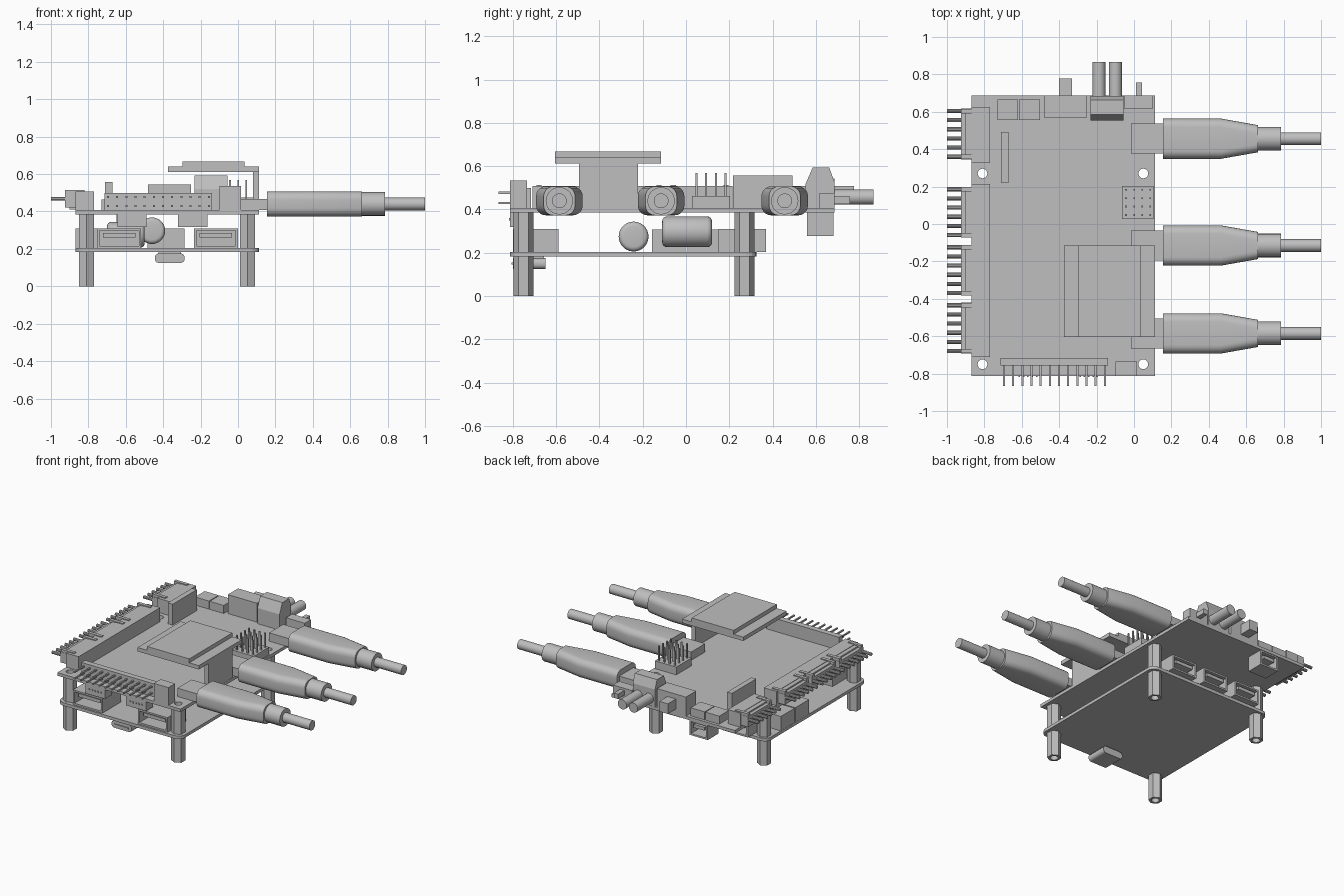
import bpy, bmesh, math
from mathutils import Matrix, Vector

if "Cube" in bpy.data.objects:
    bpy.data.objects.remove(bpy.data.objects["Cube"])

grey = bpy.data.materials.new("light_grey")
grey.diffuse_color = (0.52, 0.52, 0.52, 1)
grey.use_nodes = True
grey.node_tree.nodes["Principled BSDF"].inputs["Base Color"].default_value = grey.diffuse_color


def finish(name, bm, smooth=False):
    bmesh.ops.recalc_face_normals(bm, faces=bm.faces)
    me = bpy.data.meshes.new(name)
    bm.to_mesh(me)
    bm.free()
    me.materials.append(grey)
    ob = bpy.data.objects.new(name, me)
    bpy.context.collection.objects.link(ob)
    if smooth:
        bpy.ops.object.select_all(action='DESELECT')
        ob.select_set(True)
        bpy.context.view_layer.objects.active = ob
        bpy.ops.object.shade_smooth_by_angle(angle=math.radians(35))
    return ob


def boxes(name, *bounds):
    """Each bound is x0, x1, y0, y1, z0, z1."""
    bm = bmesh.new()
    for x0, x1, y0, y1, z0, z1 in bounds:
        m = Matrix.Translation(((x0 + x1) / 2, (y0 + y1) / 2, (z0 + z1) / 2))
        bmesh.ops.create_cube(bm, size=1, matrix=m @ Matrix.Diagonal((x1 - x0, y1 - y0, z1 - z0, 1)))
    return finish(name, bm)


def loft(name, rings, smooth=False):
    """Skin a list of equal-length point rings and cap both ends."""
    bm = bmesh.new()
    vs = [[bm.verts.new(p) for p in r] for r in rings]
    n = len(vs[0])
    for a, b in zip(vs, vs[1:]):
        for i in range(n):
            bm.faces.new((a[i], a[(i + 1) % n], b[(i + 1) % n], b[i]))
    bm.faces.new(vs[0])
    bm.faces.new(vs[-1])
    return finish(name, bm, smooth)


def rounded(w, h, r, seg=5):
    """Rounded rectangle outline centred on the origin."""
    pts = []
    for k, (sx, sy) in enumerate(((1, 1), (-1, 1), (-1, -1), (1, -1))):
        for i in range(seg + 1):
            a = math.pi / 2 * (k + i / seg)
            pts.append((sx * (w / 2 - r) + r * math.cos(a), sy * (h / 2 - r) + r * math.sin(a)))
    return pts


def rod(name, axis, start, length, r, n=24, soft=0.0):
    """Round bar along x, y or z, with optionally rounded ends."""
    steps = [(0, r), (length, r)]
    if soft:
        q = [(soft * (1 - math.cos(a)), r - soft * (1 - math.sin(a)))
             for a in (0, math.pi / 8, math.pi / 4, 3 * math.pi / 8, math.pi / 2)]
        steps = q + [(length - d, rr) for d, rr in reversed(q)]
    rings = []
    for d, rr in steps:
        ring = []
        for i in range(n):
            a = 2 * math.pi * i / n
            u, v = rr * math.cos(a), rr * math.sin(a)
            ring.append(Vector(start) + Vector({'x': (d, u, v), 'y': (u, d, v), 'z': (u, v, d)}[axis]))
        rings.append(ring)
    return loft(name, rings, True)


def socket(name, x0, x1, y0, y1, z0, z1, front):
    """Hollow connector shell with a tongue, open toward front = -1 or +1 in y."""
    t = 0.012
    back = (y1 - t, y1) if front < 0 else (y0, y0 + t)
    zm = (z0 + z1) / 2 + 0.015
    return boxes(name, (x0, x1, y0, y1, z0, z0 + t), (x0, x1, y0, y1, z1 - t, z1),
                 (x0, x0 + t, y0, y1, z0, z1), (x1 - t, x1, y0, y1, z0, z1),
                 (x0, x1, *back, z0, z1),
                 (x0 + 0.03, x1 - 0.03, y0 + 0.02, y1 - 0.005, zm - 0.012, zm + 0.012))


# Mounting holes
holes = [(x, y) for x in (-0.81, 0.05) for y in (-0.75, 0.27)]
cutters = []
for x, y in holes:
    c = rod("hole_cutter", 'z', (x, y, -0.1), 0.7, 0.026, 20)
    c.hide_render = True
    c.hide_viewport = True
    cutters.append(c)


def drill(ob, which):
    for c in which:
        m = ob.modifiers.new("hole", 'BOOLEAN')
        m.operation = 'DIFFERENCE'
        m.solver = 'EXACT'
        m.object = c


# Circuit boards
drill(boxes("upper_board", (-0.868, 0.113, -0.812, 0.686, 0.385, 0.407)), cutters)
plate = [(x - 0.378, y - 0.244) for x, y in rounded(0.982, 1.138, 0.05)]
drill(loft("lower_board", [[(x, y, z) for x, y in plate] for z in (0.182, 0.204)]), cutters)

# Hexagonal standoffs
for (x, y), c in zip(holes, cutters):
    for part, z0, z1 in (("leg", 0, 0.182), ("spacer", 0.204, 0.385)):
        ring = [(x + 0.046 * math.cos(a), y + 0.046 * math.sin(a))
                for a in (math.radians(30 + 60 * i) for i in range(6))]
        drill(loft(part, [[(u, v, z) for u, v in ring] for z in (z0, z1)]), [c])

# Video cables and plugs
for y in (0.456, -0.115, -0.585):
    boxes("cable_plug", (-0.016, 0.16, y - 0.08, y + 0.08, 0.407, 0.467))
    secs = [(0.155, 0.215, 0.045), (0.465, 0.215, 0.045), (0.663, 0.145, 0.045)]
    loft("cable_grip", [[(x, y + u, 0.44 + v) for u, v in rounded(w, 0.134, r)] for x, w, r in secs], True)
    rod("cable_collar", 'x', (0.655, y, 0.44), 0.13, 0.063, 28)
    rod("cable", 'x', (0.78, y, 0.44), 0.22, 0.034)

# Side wire connectors: housings, plugs with clip arms, wires
boxes("side_housing_short", (-0.87, -0.77, 0.325, 0.625, 0.407, 0.508))
boxes("side_housing_long", (-0.87, -0.77, -0.71, 0.215, 0.407, 0.508))
for y in (0.482, 0.063, -0.247, -0.557):
    arms = [(-0.925, -0.82, y + s * 0.122 - 0.012, y + s * 0.122 + 0.012, 0.49, 0.514) for s in (-1, 1)]
    boxes("side_plug", (-0.925, -0.868, y - 0.136, y + 0.136, 0.42, 0.495),
          (-0.9, -0.868, y - 0.11, y + 0.11, 0.41, 0.505), *arms)
    for i in range(6):
        rod("side_wire", 'x', (-1, y + (i - 2.5) * 0.049, 0.468), 0.08, 0.011, 10)

# Front angled pin header with two rows
boxes("front_header", (-0.715, -0.138, -0.757, -0.716, 0.407, 0.5))
boxes("front_pins", *[(x - 0.005, x + 0.005, -0.866, -0.75, z - 0.005, z + 0.005)
                      for z in (0.43, 0.477) for x in (-0.695 + 0.049 * i for i in range(12))])
boxes("front_block", (-0.1, 0.015, -0.812, -0.735, 0.407, 0.535))

# Upright four by four pin header
boxes("square_header", (-0.065, 0.105, 0.028, 0.203, 0.407, 0.463))
boxes("square_pins", *[(x - 0.005, x + 0.005, y - 0.005, y + 0.005, 0.45, 0.568)
                       for x in (-0.042 + 0.043 * i for i in range(4))
                       for y in (0.048 + 0.045 * j for j in range(4))])

# Raised display module on a side wall
boxes("module_wall", (0.08, 0.112, -0.495, -0.222, 0.407, 0.62))
boxes("module_plate", (-0.375, 0.112, -0.605, -0.115, 0.612, 0.64))
boxes("module_cover", (-0.298, 0.036, -0.605, -0.115, 0.64, 0.668))

# Parts on the rear of the upper board
boxes("slim_header", (-0.71, -0.672, 0.218, 0.492, 0.407, 0.557))
boxes("rear_block_left", (-0.73, -0.62, 0.555, 0.665, 0.407, 0.465))
boxes("rear_block_middle", (-0.614, -0.502, 0.555, 0.665, 0.407, 0.465))
boxes("rear_jack", (-0.48, -0.25, 0.57, 0.686, 0.407, 0.543))
boxes("rear_jack_tip", (-0.4, -0.332, 0.68, 0.777, 0.435, 0.508))
boxes("switch_body", (-0.05, 0.1, 0.615, 0.686, 0.407, 0.475))
boxes("switch_lever", (0.01, 0.043, 0.68, 0.757, 0.425, 0.46))
profile = [(0.553, 0.407), (0.553, 0.52), (0.585, 0.593), (0.662, 0.593), (0.685, 0.53), (0.685, 0.407)]
loft("coaxial_block", [[(x, y, z) for y, z in profile] for x in (-0.233, -0.057)])
for x in (-0.187, -0.099):
    rod("coaxial_jack", 'y', (x, 0.67, 0.457), 0.196, 0.035)

# Connectors hanging below the upper board
socket("hanging_rear_socket", -0.65, -0.505, 0.56, 0.682, 0.278, 0.387, 1)
for x in (-0.567, -0.242):
    boxes("hanging_header", (x - 0.078, x + 0.078, -0.812, -0.73, 0.318, 0.385))
    boxes("hanging_pins", *[(x + i * 0.023 - 0.004, x + i * 0.023 + 0.004, -0.817, -0.8, 0.35, 0.36)
                            for i in range(-2, 3)])

# Parts on the lower board
for x in (-0.635, -0.118):
    socket("front_socket", x - 0.117, x + 0.117, -0.8, -0.59, 0.204, 0.31, -1)
for x in (-0.12, -0.385, -0.65):
    socket("rear_socket", x - 0.1, x + 0.1, 0.15, 0.37, 0.204, 0.31, 1)
for y in (-0.08, 0.085):
    boxes("left_socket", (-0.868, -0.68, y - 0.078, y + 0.078, 0.204, 0.308))
rod("capacitor_long", 'y', (-0.46, -0.11, 0.297), 0.23, 0.071, 28, 0.022)
rod("capacitor_cross", 'x', (-0.7, -0.242, 0.275), 0.2, 0.069, 28, 0.022)

# Small port under the lower board
port = [(x - 0.365, z + 0.15) for x, z in rounded(0.16, 0.05, 0.022)]
loft("bottom_port", [[(x, y, z) for x, z in port] for y in (-0.8, -0.648)], True)
boxes("bottom_port_mount", (-0.425, -0.305, -0.79, -0.655, 0.165, 0.185))
boxes("bottom_port_tongue", (-0.42, -0.31, -0.806, -0.79, 0.145, 0.155))
